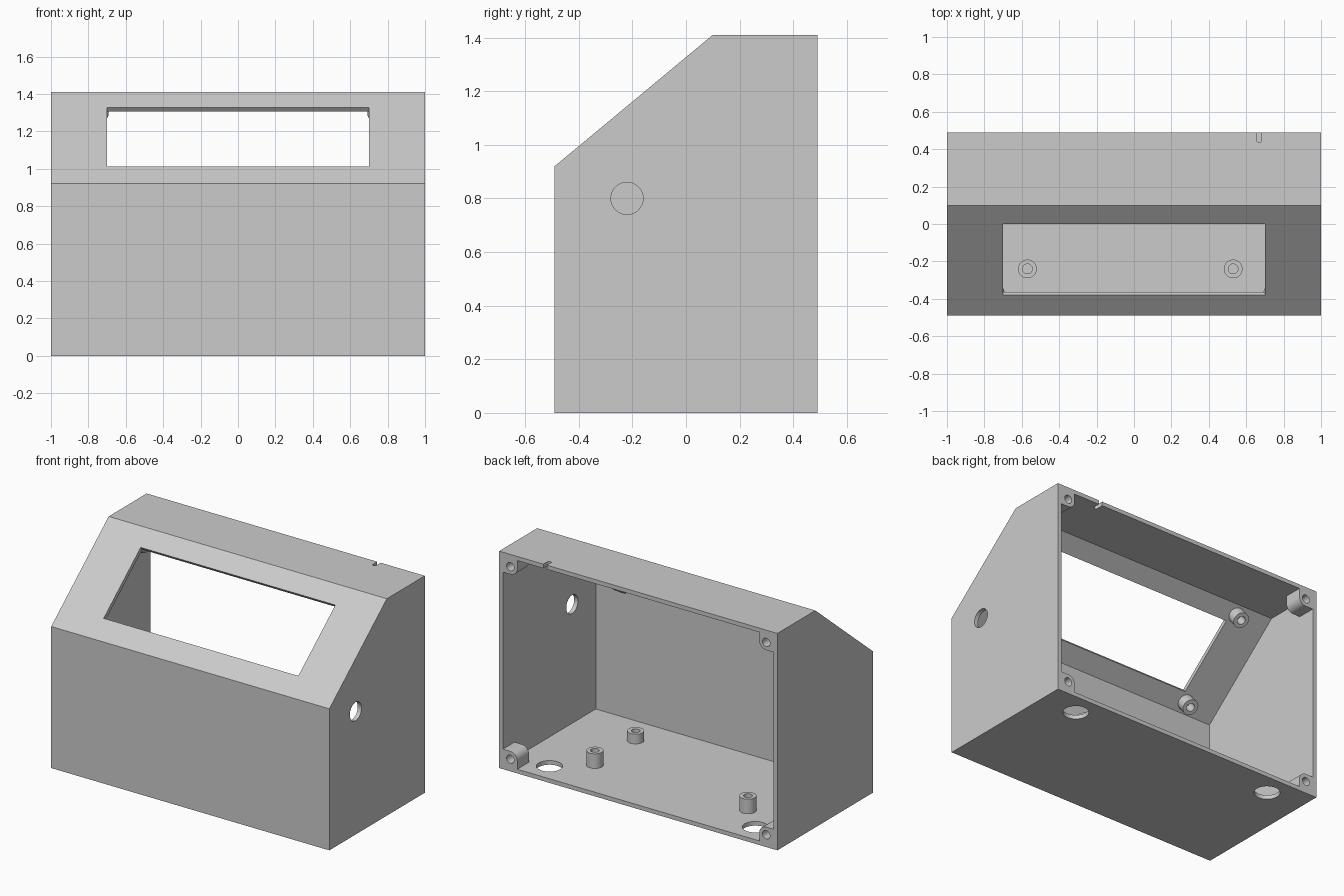
import bpy, bmesh, math
from mathutils import Matrix, Vector

if "Cube" in bpy.data.objects:
    bpy.data.objects.remove(bpy.data.objects["Cube"])

T = 0.027            # wall thickness
H, D = 1.41, 0.49    # height, half depth

grey = bpy.data.materials.new("light grey plastic")
grey.diffuse_color = (0.6, 0.6, 0.6, 1)
grey.use_nodes = True
grey.node_tree.nodes["Principled BSDF"].inputs["Base Color"].default_value = grey.diffuse_color


def finish(name, bm):
    bmesh.ops.remove_doubles(bm, verts=bm.verts, dist=1e-5)
    bmesh.ops.recalc_face_normals(bm, faces=bm.faces)
    me = bpy.data.meshes.new(name)
    bm.to_mesh(me)
    bm.free()
    me.materials.append(grey)
    ob = bpy.data.objects.new(name, me)
    bpy.context.collection.objects.link(ob)
    return ob


def prism(name, pts, place, a, b):
    """Extrude a 2D outline; place(u, v, w) gives the 3D point."""
    bm = bmesh.new()
    lo = [bm.verts.new(place(u, v, a)) for u, v in pts]
    hi = [bm.verts.new(place(u, v, b)) for u, v in pts]
    n = len(pts)
    bm.faces.new(lo)
    bm.faces.new(hi)
    for i in range(n):
        j = (i + 1) % n
        bm.faces.new((lo[i], lo[j], hi[j], hi[i]))
    return finish(name, bm)


def circle(cu, cv, r, n=48):
    return [(cu + r * math.cos(2 * math.pi * i / n),
             cv + r * math.sin(2 * math.pi * i / n)) for i in range(n)]


def along_x(u, v, w): return (w, u, v)
def along_y(u, v, w): return (u, w, v)
def along_z(u, v, w): return (u, v, w)


def cut(ob, cutters):
    for c in cutters:
        c.hide_render = True
        m = ob.modifiers.new("cut", 'BOOLEAN')
        m.operation, m.solver, m.object = 'DIFFERENCE', 'EXACT', c
    dg = bpy.context.evaluated_depsgraph_get()
    me = bpy.data.meshes.new_from_object(ob.evaluated_get(dg))
    ob.modifiers.clear()
    ob.data = me
    for c in cutters:
        bpy.data.objects.remove(c)


# Slope frame: s runs up the slope, n points outward
foot = Vector((0, -D, 0.92))
s_dir = (Vector((0, 0.10, H)) - foot).normalized()
n_dir = Vector((0, -s_dir.z, s_dir.y))


def on_slope(x, s, w):
    return foot + s_dir * s + n_dir * w + Vector((x, 0, 0))


# Housing shell: outer profile minus inner profile, open at the back
outer = [(-D, 0), (-D, 0.92), (0.10, H), (D, H), (D, 0)]
c = n_dir.dot(foot) - T
yi, zi = -D + T, H - T
inner = [(yi, T), (yi, (c - n_dir.y * yi) / n_dir.z),
         ((c - n_dir.z * zi) / n_dir.y, zi), (0.6, zi), (0.6, T)]
housing = prism("housing", outer, along_x, -1, 1)
window = [(-0.70, 0.143), (0.70, 0.143), (0.70, 0.637), (-0.70, 0.637)]
slot = [(0.67 + 0.0125 * math.cos(a), 0.447 - 0.0125 * math.sin(a))
        for a in [math.pi * i / 12 for i in range(13)]] + [(0.6575, 0.6), (0.6825, 0.6)]
cut(housing, [
    prism("cavity_cutter", inner, along_x, -1 + T, 1 - T),
    prism("window_cutter", window, on_slope, -0.06, 0.05),
    prism("side_hole_cutter", circle(-0.22, 0.80, 0.06), along_x, 0.9, 1.1),
    prism("floor_hole_cutter_a", circle(-0.74, 0.345, 0.077), along_z, -0.1, 0.1),
    prism("floor_hole_cutter_b", circle(0.74, 0.345, 0.077), along_z, -0.1, 0.1),
    prism("slot_cutter", slot, along_z, H - 0.06, H + 0.1),
])

# Screw bosses in the four back corners
arc = [(0.08 + 0.05 * math.cos(a), 0.08 + 0.05 * math.sin(a))
       for a in [math.pi / 2 * i / 12 for i in range(13)]]
corner = [(T, T), (0.13, T)] + arc + [(T, 0.13)]
for sx, side in ((-1, "left"), (1, "right")):
    for top, level in ((False, "lower"), (True, "upper")):
        def place(u, v, w, sx=sx, top=top):
            return (sx * (1 - u), w, H - v if top else v)
        boss = prism(f"{level}_{side}_screw_boss", corner, place, D - 0.12, D)
        cut(boss, [prism("screw_cutter", circle(0.08, 0.08, 0.027, 32), place, D - 0.105, D + 0.1)])


# Hollow standoffs on the floor and behind the window
def standoff(name, base, axis, h, r=0.05, ri=0.026, n=40):
    rot = axis.to_track_quat('Z', 'Y').to_matrix().to_4x4()
    mat = Matrix.Translation(base) @ rot
    bm = bmesh.new()
    rings = [[bm.verts.new(mat @ Vector((x, y, z))) for x, y in circle(0, 0, rad, n)]
             for rad, z in ((r, 0), (r, h), (ri, h), (ri, 0.004))]
    for a, b in zip(rings, rings[1:]):
        for i in range(n):
            j = (i + 1) % n
            bm.faces.new((a[i], a[j], b[j], b[i]))
    bm.faces.new(rings[0])
    bm.faces.new(rings[-1])
    return finish(name, bm)


for x, side in ((-0.57, "left"), (0.53, "right")):
    for y, h, row in ((-0.24, 0.063, "front"), (0.178, 0.095, "back")):
        standoff(f"{row}_{side}_floor_standoff", Vector((x, y, T)), Vector((0, 0, 1)), h)
for x, side in ((-0.743, "left"), (0.743, "right")):
    for s, row in ((0.084, "lower"), (0.692, "upper")):
        standoff(f"{row}_{side}_window_standoff", on_slope(x, s, -T), -n_dir, 0.07)

# Smooth round surfaces, keep edges sharp
for ob in bpy.context.collection.objects:
    ob.select_set(True)
    bpy.context.view_layer.objects.active = ob
bpy.ops.object.shade_smooth_by_angle(angle=math.radians(30))
